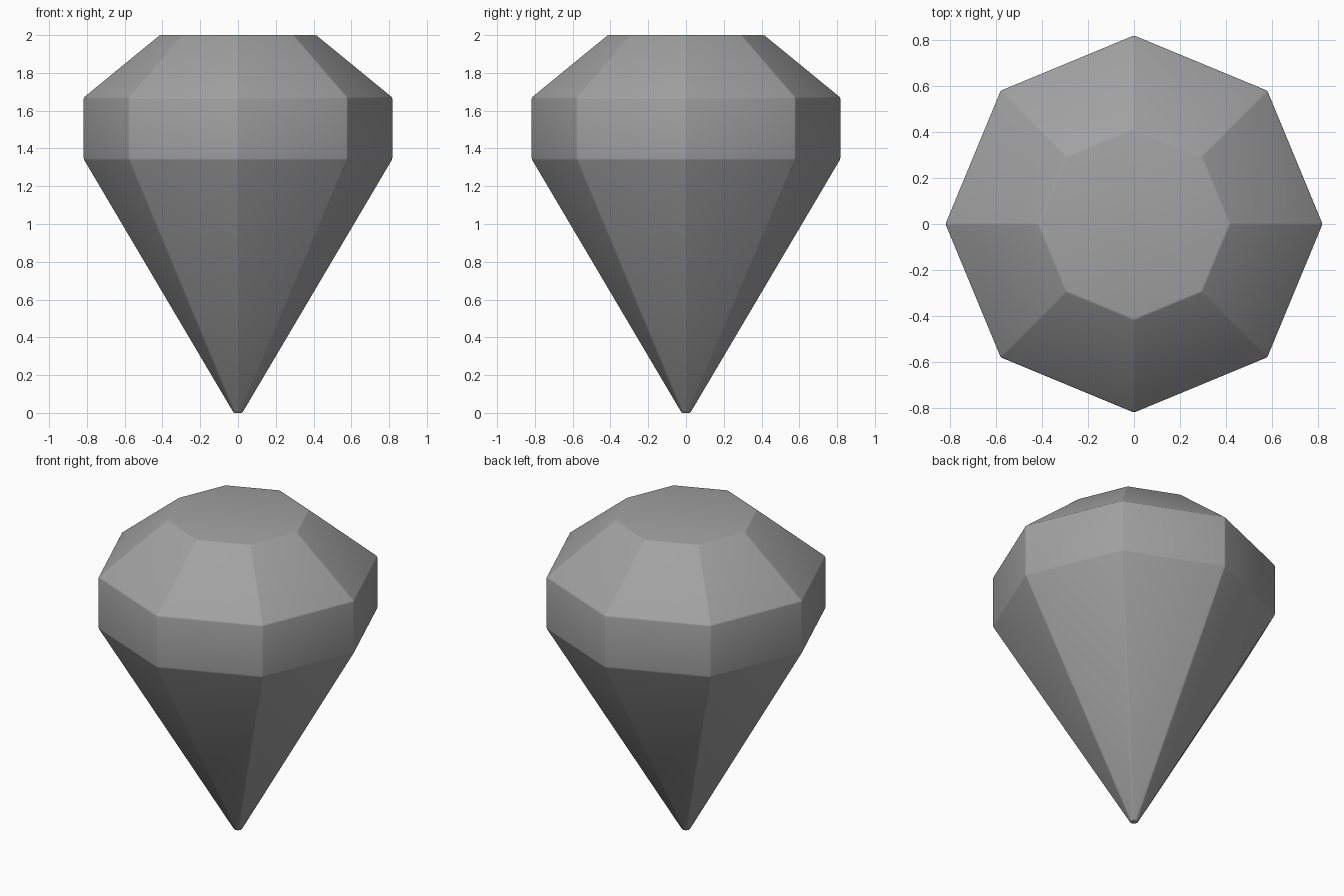
import bpy, bmesh
from math import cos, sin, pi

cube = bpy.data.objects.get("Cube")
if cube:
    bpy.data.objects.remove(cube, do_unlink=True)

SIDES = 8
# Radius and height of each ring, from the point up to the flat top
PROFILE = [(0.024, 0.0), (0.818, 1.343), (0.818, 1.67), (0.415, 2.0)]

# Plain grey stone
grey = bpy.data.materials.new("stone_grey")
grey.use_nodes = True
color = (0.36, 0.36, 0.36, 1)
grey.diffuse_color = color
grey.node_tree.nodes["Principled BSDF"].inputs["Base Color"].default_value = color

# Faceted gem: stacked octagonal rings with capped ends
bm = bmesh.new()
rings = [[bm.verts.new((r * cos(2 * pi * i / SIDES), r * sin(2 * pi * i / SIDES), z))
          for i in range(SIDES)] for r, z in PROFILE]
for low, high in zip(rings, rings[1:]):
    for i in range(SIDES):
        j = (i + 1) % SIDES
        bm.faces.new((low[i], low[j], high[j], high[i]))
bm.faces.new(rings[-1])
bm.faces.new(rings[0][::-1])

# Slightly softened facet edges
bmesh.ops.bevel(bm, geom=bm.edges[:], offset=0.006, segments=2, profile=0.5,
                affect='EDGES', clamp_overlap=True)
bmesh.ops.recalc_face_normals(bm, faces=bm.faces[:])

mesh = bpy.data.meshes.new("gem")
bm.to_mesh(mesh)
bm.free()
mesh.materials.append(grey)
gem = bpy.data.objects.new("gem", mesh)
bpy.context.collection.objects.link(gem)

# Smooth shading blends the softened edges into the facets
bpy.context.view_layer.objects.active = gem
gem.select_set(True)
bpy.ops.object.shade_smooth_by_angle(angle=pi / 6)
